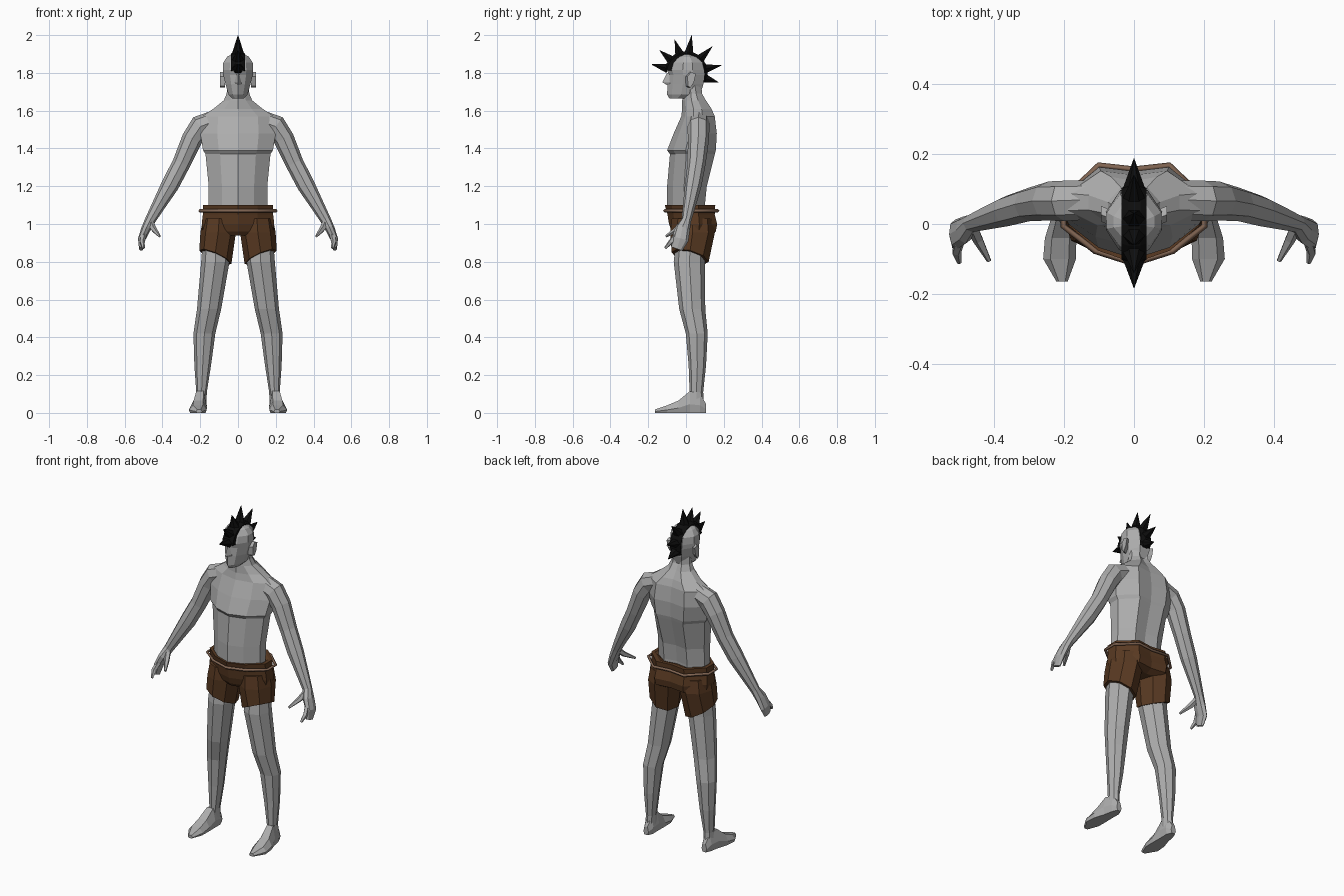
import bpy, bmesh, math
from mathutils import Vector

if "Cube" in bpy.data.objects:
    bpy.data.objects.remove(bpy.data.objects["Cube"])


def material(name, rgb):
    m = bpy.data.materials.new(name)
    m.diffuse_color = (*rgb, 1)
    m.use_nodes = True
    m.node_tree.nodes["Principled BSDF"].inputs["Base Color"].default_value = m.diffuse_color
    return m


SKIN = material("grey skin", (0.42, 0.42, 0.42))
BROWN = material("brown cloth", (0.10, 0.042, 0.016))
CORD = material("tan cord", (0.22, 0.13, 0.085))
BLACK = material("black hair", (0.004, 0.004, 0.004))


def loft(name, rings, mat, mirror=False):
    """Skin a closed flat-faced tube through rings of equal point count."""
    bm = bmesh.new()
    vs = [[bm.verts.new(p) for p in r] for r in rings]
    n = len(vs[0])
    for a, b in zip(vs, vs[1:]):
        for i in range(n):
            j = (i + 1) % n
            bm.faces.new((a[i], a[j], b[j], b[i]))
    bm.faces.new(vs[0])
    bm.faces.new(vs[-1])
    bmesh.ops.recalc_face_normals(bm, faces=bm.faces)
    me = bpy.data.meshes.new(name)
    bm.to_mesh(me)
    bm.free()
    me.materials.append(mat)
    ob = bpy.data.objects.new(name, me)
    bpy.context.collection.objects.link(ob)
    if mirror:
        mod = ob.modifiers.new("other side", 'MIRROR')
        mod.use_mirror_merge = False
    return ob


def section(z, w, yf, ym, yb, groove=0.012):
    """Symmetric body cross-section: half width, front, side and back y."""
    half = [(0, yf), (.55 * w, yf + .25 * (ym - yf)), (w, ym - .25 * (ym - yf)),
            (w, ym + .3 * (yb - ym)), (.5 * w, yb), (0, yb - groove)]
    pts = half + [(-x, y) for x, y in half[-2:0:-1]]
    return [Vector((x, y, z)) for x, y in pts]


def oval(x, y, z, rx, ry, n=8):
    return [Vector((x + rx * math.cos(2 * math.pi * i / n),
                    y + ry * math.sin(2 * math.pi * i / n), z)) for i in range(n)]


def limb(name, path, mat, n=8, mirror=True):
    """Tube along a path of (x, y, z, radius across, radius in depth)."""
    pts = [Vector(p[:3]) for p in path]
    rings = []
    for i, p in enumerate(path):
        t = (pts[min(i + 1, len(pts) - 1)] - pts[max(i - 1, 0)]).normalized()
        v = Vector((0, 1, 0)).cross(t).normalized()
        u = t.cross(v)
        rings.append([pts[i] + v * p[3] * math.cos(2 * math.pi * k / n)
                      + u * p[4] * math.sin(2 * math.pi * k / n) for k in range(n)])
    return loft(name, rings, mat, mirror)


# Torso and neck
loft("torso", [section(*r) for r in [
    (1.02, .15, -.08, .02, .10), (1.10, .155, -.10, .02, .10),
    (1.20, .155, -.10, .02, .11), (1.37, .172, -.085, .03, .153),
    (1.39, .185, -.10, .03, .158), (1.48, .20, -.065, .05, .163),
    (1.57, .19, -.025, .06, .152), (1.61, .13, -.02, .06, .135),
    (1.655, .075, -.02, .045, .105), (1.69, .06, -.015, .04, .085),
    (1.75, .055, -.02, .03, .08)]], SKIN)

# Head
loft("head", [section(*r, 0) for r in [
    (1.665, .03, -.088, -.03, .03), (1.685, .05, -.10, 0, .075),
    (1.74, .066, -.098, .01, .092), (1.79, .078, -.092, .01, .097),
    (1.815, .08, -.10, .01, .096), (1.855, .078, -.085, .01, .086),
    (1.885, .058, -.055, .005, .062), (1.902, .028, -.025, 0, .03)]], SKIN)
# Nose
loft("nose", [[Vector((s * w, -.075, z)) for s in (-1, 1)] + [Vector((0, y, z))]
              for z, w, y in [(1.735, .022, -.10), (1.75, .022, -.125), (1.80, .012, -.10)]], SKIN)
# Ears
loft("ear", [[Vector((x, y + d, z)) for y, z in
              [(.0, 1.73), (-.005, 1.78), (.015, 1.805), (.04, 1.795), (.03, 1.75), (.012, 1.722)]]
             for x, d in [(.068, 0), (.094, .012)]], SKIN, True)

# Arms and hands
limb("arm", [(.10, .07, 1.555, .055, .055), (.20, .066, 1.515, .062, .058),
             (.243, .066, 1.45, .055, .056), (.30, .056, 1.32, .048, .048),
             (.36, .038, 1.205, .047, .044), (.42, .018, 1.10, .036, .034),
             (.465, .002, 1.02, .028, .026), (.487, -.018, .975, .025, .04),
             (.51, -.03, .92, .02, .044), (.513, -.048, .868, .011, .03)], SKIN)
limb("thumb", [(.465, -.005, 1.01, .018, .018), (.446, -.045, .972, .016, .016),
               (.415, -.105, .935, .007, .007)], SKIN, 5)
limb("finger", [(.498, -.045, .95, .016, .016), (.508, -.08, .905, .014, .014),
                (.50, -.11, .872, .007, .007)], SKIN, 5)

# Legs
loft("leg", [oval(*r) for r in [
    (.115, .025, .93, .07, .075), (.12, .018, .80, .075, .083),
    (.153, .033, .55, .064, .069), (.178, .057, .42, .058, .058),
    (.187, .06, .25, .044, .046), (.193, .055, .11, .028, .036),
    (.195, .055, .04, .028, .04)]], SKIN, True)


# Feet: heel to toe stations of (y, inner x, outer x, height)
def foot_ring(y, a, b, h):
    m = (b - a) * .22
    return [Vector(p) for p in [(a + .006, y, 0), (b - .006, y, 0), (b, y, h * .4),
                                (b - m, y, h), (a + m, y, h), (a, y, h * .4)]]


loft("foot", [foot_ring(*r) for r in [
    (.105, .178, .212, .05), (.075, .165, .225, .10), (.02, .166, .236, .115),
    (-.04, .165, .255, .065), (-.10, .166, .26, .04), (-.165, .19, .222, .018)]], SKIN, True)

# Shorts: seat, then two slanted legs
loft("shorts_seat", [section(*r) for r in [
    (.94, .13, -.06, .03, .12), (.96, .185, -.075, .03, .158), (1.0, .192, -.09, .03, .165),
    (1.05, .186, -.098, .03, .152), (1.10, .186, -.112, .03, .155),
    (1.10, .165, -.10, .03, .135), (1.085, .15, -.08, .03, .1)]], BROWN)
hem = oval(.12, .022, .825, .085, .098)
for p in hem:
    p.z += .42 * (p.x - .12) - .25 * (p.y - .022)
loft("shorts_leg", [oval(.10, .035, 1.03, .085, .11), oval(.105, .035, .955, .094, .118), hem],
     BROWN, True)

# Belt cord hugging the waistband
cu = bpy.data.curves.new("belt_cord", 'CURVE')
cu.dimensions = '3D'
cu.bevel_depth = .009
cu.bevel_resolution = 0
ring = section(1.07, .202, -.113, .03, .168)
sp = cu.splines.new('POLY')
sp.points.add(len(ring) - 1)
for q, p in zip(sp.points, ring):
    q.co = (*p, 1)
sp.use_cyclic_u = True
cu.materials.append(CORD)
bpy.context.collection.objects.link(bpy.data.objects.new("belt_cord", cu))

# Mohawk band: arched strip over the head
arc = []
for i in range(13):
    a = math.radians(172 - i * 16.5)
    d = Vector((0, math.cos(a), math.sin(a)))
    c = Vector((0, 0, 1.8))
    arc.append([c + d * r + Vector((x, 0, 0)) for x, r in
                [(-.036, .06), (.036, .06), (.036, .103), (.018, .115), (-.018, .115), (-.036, .103)]])
loft("hair_band", arc, BLACK)

# Mohawk spikes, front to back
for i, (y, z) in enumerate([(-.183, .045), (-.14, .12), (-.06, .176), (.03, .20),
                            (.14, .14), (.187, .04), (.172, -.05)]):
    d = Vector((0, y, z)).normalized()
    side = Vector((1, 0, 0))
    up = d.cross(side)
    base = Vector((0, 0, 1.8)) + d * .10
    tip = Vector((0, y, 1.8 + z))
    rings = [[o + (side * 1.15 * math.cos(k * math.pi / 3) + up * math.sin(k * math.pi / 3)) * r
              for k in range(6)] for o, r in [(base, .029), (tip, .0008)]]
    loft(f"hair_spike_{i + 1}", rings, BLACK)
